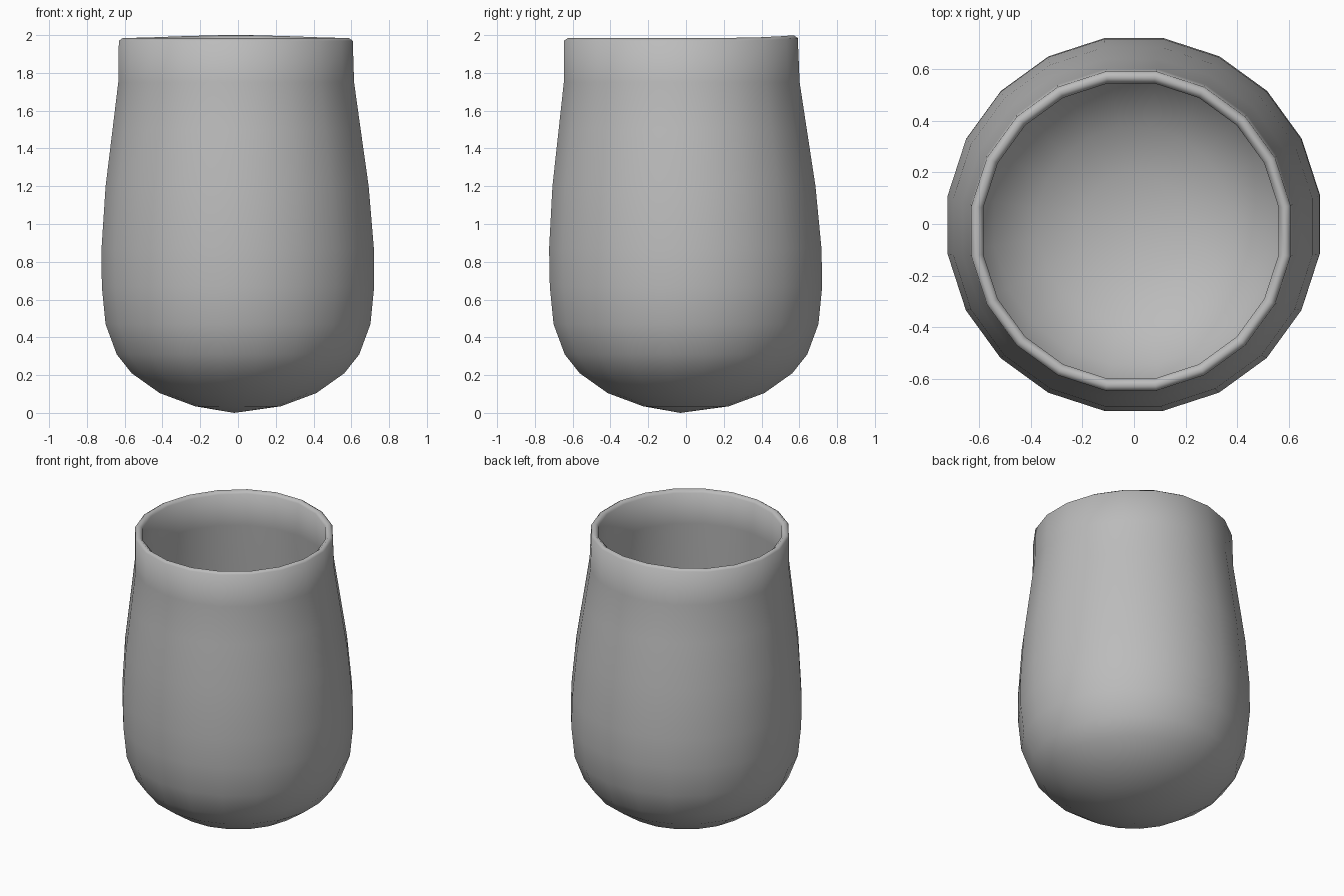
import bpy, bmesh, math

cube = bpy.data.objects.get("Cube")
if cube:
    bpy.data.objects.remove(cube, do_unlink=True)

SIDES = 20

# Grey clay material
mat = bpy.data.materials.new("clay grey")
mat.use_nodes = True
grey = (0.5, 0.5, 0.5, 1)
mat.diffuse_color = grey
mat.node_tree.nodes["Principled BSDF"].inputs["Base Color"].default_value = grey

# Profile (radius, height): outer wall up, over the rim, inner wall down
profile = [
    (0.23, 0.035), (0.42, 0.105), (0.57, 0.21), (0.65, 0.31),
    (0.71, 0.47), (0.73, 0.67), (0.73, 0.87), (0.705, 1.2),
    (0.665, 1.5), (0.632, 1.75), (0.627, 1.97), (0.605, 1.985),
    (0.58, 1.965), (0.59, 1.75), (0.655, 1.2), (0.68, 0.8),
    (0.66, 0.5), (0.55, 0.28), (0.38, 0.15), (0.2, 0.09),
]


def lean(z):
    """Sideways drift of the body: the neck sits slightly off centre."""
    t = max(0, (z - 0.7) / 1.3)
    return -0.012 * t, -0.028 * t


bm = bmesh.new()
rings = []
for r, z in profile:
    cx, cy = lean(z)
    ring = []
    for i in range(SIDES):
        a = 2 * math.pi * (i + 0.5) / SIDES
        # the rim rises a little towards the back
        lift = 0.015 * max(0, math.sin(a)) ** 4 if z > 1.9 else 0
        ring.append(bm.verts.new((cx + r * math.cos(a), cy + r * math.sin(a), z + lift)))
    rings.append(ring)

# Walls
for low, high in zip(rings, rings[1:]):
    for i in range(SIDES):
        j = (i + 1) % SIDES
        bm.faces.new((low[i], low[j], high[j], high[i]))

# Rounded base outside, bowl floor inside
base = bm.verts.new((-0.02, -0.03, 0))
floor = bm.verts.new((0, 0, 0.07))
for i in range(SIDES):
    j = (i + 1) % SIDES
    bm.faces.new((base, rings[0][j], rings[0][i]))
    bm.faces.new((floor, rings[-1][i], rings[-1][j]))

bmesh.ops.recalc_face_normals(bm, faces=bm.faces)
for f in bm.faces:
    f.smooth = True

mesh = bpy.data.meshes.new("cup")
bm.to_mesh(mesh)
bm.free()
mesh.materials.append(mat)
cup = bpy.data.objects.new("cup", mesh)
bpy.context.collection.objects.link(cup)
